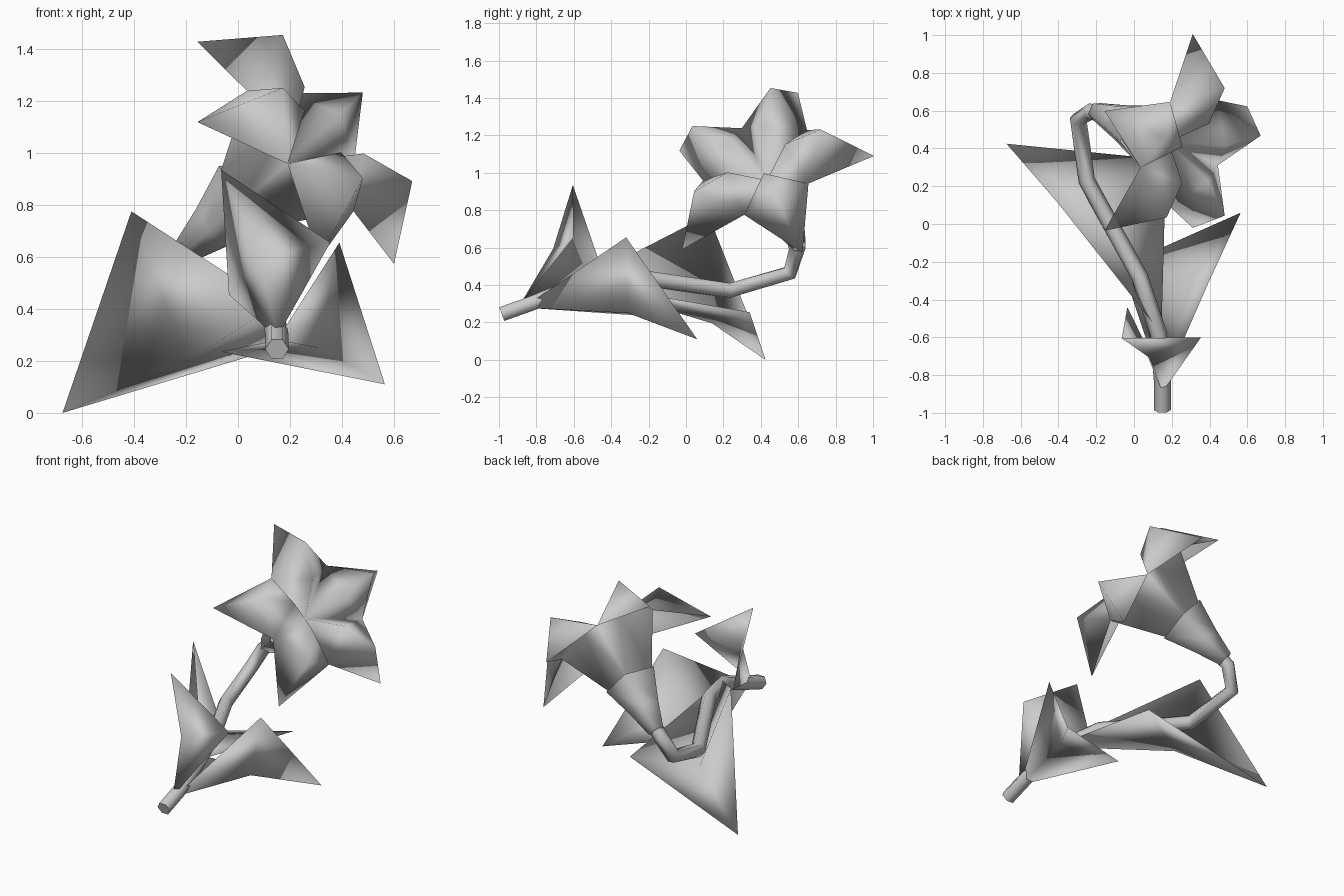
import bpy, bmesh
from math import sin, cos, pi
from mathutils import Vector

cube = bpy.data.objects.get("Cube")
if cube:
    bpy.data.objects.remove(cube, do_unlink=True)

# One plain grey for the whole plant
grey = bpy.data.materials.new("plain_grey")
grey.use_nodes = True
colour = (0.6, 0.6, 0.6, 1)
grey.diffuse_color = colour
grey.node_tree.nodes["Principled BSDF"].inputs["Base Color"].default_value = colour


def add_mesh(name, bm):
    bmesh.ops.recalc_face_normals(bm, faces=bm.faces)
    mesh = bpy.data.meshes.new(name)
    bm.to_mesh(mesh)
    bm.free()
    mesh.materials.append(grey)
    for p in mesh.polygons:
        p.use_smooth = True
    obj = bpy.data.objects.new(name, mesh)
    bpy.context.collection.objects.link(obj)


# Flower frame: throat centre, facing axis and two radial directions
throat = Vector((0.182, 0.434, 0.96))
axis = Vector((0.717, -0.305, 0.626)).normalized()
side = Vector((-0.573, 0.278, 0.77))
side = (side - axis * side.dot(axis)).normalized()
turn = side.cross(axis)


def polar(step, radius, along):
    a = step * 2 * pi / 5
    return throat + axis * along + (side * cos(a) + turn * sin(a)) * radius


def ring(bm, radius, along, shift=0.0):
    return [bm.verts.new(polar(i + shift, radius, along)) for i in range(5)]


# Bloom: five thin ribbed petals with folded tips, closed by an outer funnel
bm = bmesh.new()
centre = bm.verts.new(throat)
rib = ring(bm, 0.18, 0.245)
crown = ring(bm, 0.395, 0.297)
tip = ring(bm, 0.6, 0.0)
notch = ring(bm, 0.325, 0.11, 0.5)
back_rib = ring(bm, 0.2, 0.17)
back_crown = ring(bm, 0.385, 0.28)
neck = ring(bm, 0.15, -0.2, 0.5)
for i in range(5):
    for n in (notch[i], notch[i - 1]):
        bm.faces.new((centre, rib[i], n))
        bm.faces.new((rib[i], crown[i], n))
        bm.faces.new((crown[i], tip[i], n))
        bm.faces.new((tip[i], back_crown[i], n))
        bm.faces.new((back_crown[i], back_rib[i], n))
    bm.faces.new((back_rib[i], notch[i], neck[i]))
    bm.faces.new((back_rib[i], notch[i - 1], neck[i - 1]))
    bm.faces.new((back_rib[i], neck[i], neck[i - 1]))
bm.faces.new(neck)
add_mesh("bloom", bm)

# Calyx: tapered cup between bloom and stem
bm = bmesh.new()
rings = [ring(bm, r, along, 0.5) for r, along in ((0.052, -0.54), (0.1, -0.38), (0.17, -0.19))]
for low, high in zip(rings, rings[1:]):
    for i in range(5):
        bm.faces.new((low[i - 1], low[i], high[i], high[i - 1]))
bm.faces.new(rings[0])
add_mesh("calyx", bm)

# Stem: six-sided tube bent along a short path
curve = bpy.data.curves.new("stem", "CURVE")
curve.dimensions = "3D"
curve.bevel_depth = 0.045
curve.bevel_resolution = 1
curve.use_fill_caps = True
path = [(0.15, -0.985, 0.245), (0.15, -0.83, 0.3), (0.13, -0.58, 0.4), (0.03, -0.28, 0.445),
        (-0.25, 0.23, 0.37), (-0.295, 0.555, 0.465), (-0.23, 0.595, 0.595), polar(0, 0, -0.45)]
spline = curve.splines.new("POLY")
spline.points.add(len(path) - 1)
for point, place in zip(spline.points, path):
    point.co = (*place, 1)
curve.materials.append(grey)
bpy.context.collection.objects.link(bpy.data.objects.new("stem", curve))


# Leaves: keeled kites with a shared border and thin front and back layers
def leaf(name, base, corner_a, tip_end, corner_b, keel):
    bm = bmesh.new()
    border = [bm.verts.new(p) for p in (base, corner_a, tip_end, corner_b)]
    middle = (Vector(corner_a) + Vector(corner_b)) / 2
    inward = (middle - Vector(keel)).normalized() * 0.015
    for shift in (Vector(), inward):
        k = bm.verts.new(Vector(keel) + shift)
        for i in range(4):
            bm.faces.new((border[i - 1], border[i], k))
    add_mesh(name, bm)


leaf("right_leaf", (0.145, -0.58, 0.415), (-0.41, 0.12, 0.775), (-0.675, 0.425, 0.0),
     (0.17, 0.34, 0.255), (-0.2, 0.14, 0.195))
leaf("left_leaf", (0.15, -0.87, 0.28), (0.39, -0.32, 0.655), (0.565, 0.06, 0.11),
     (-0.065, -0.22, 0.235), (0.31, -0.31, 0.25))
leaf("front_leaf", (0.15, -0.89, 0.29), (0.355, -0.6, 0.655), (-0.065, -0.605, 0.935),
     (-0.035, -0.44, 0.455), (0.085, -0.71, 0.595))
